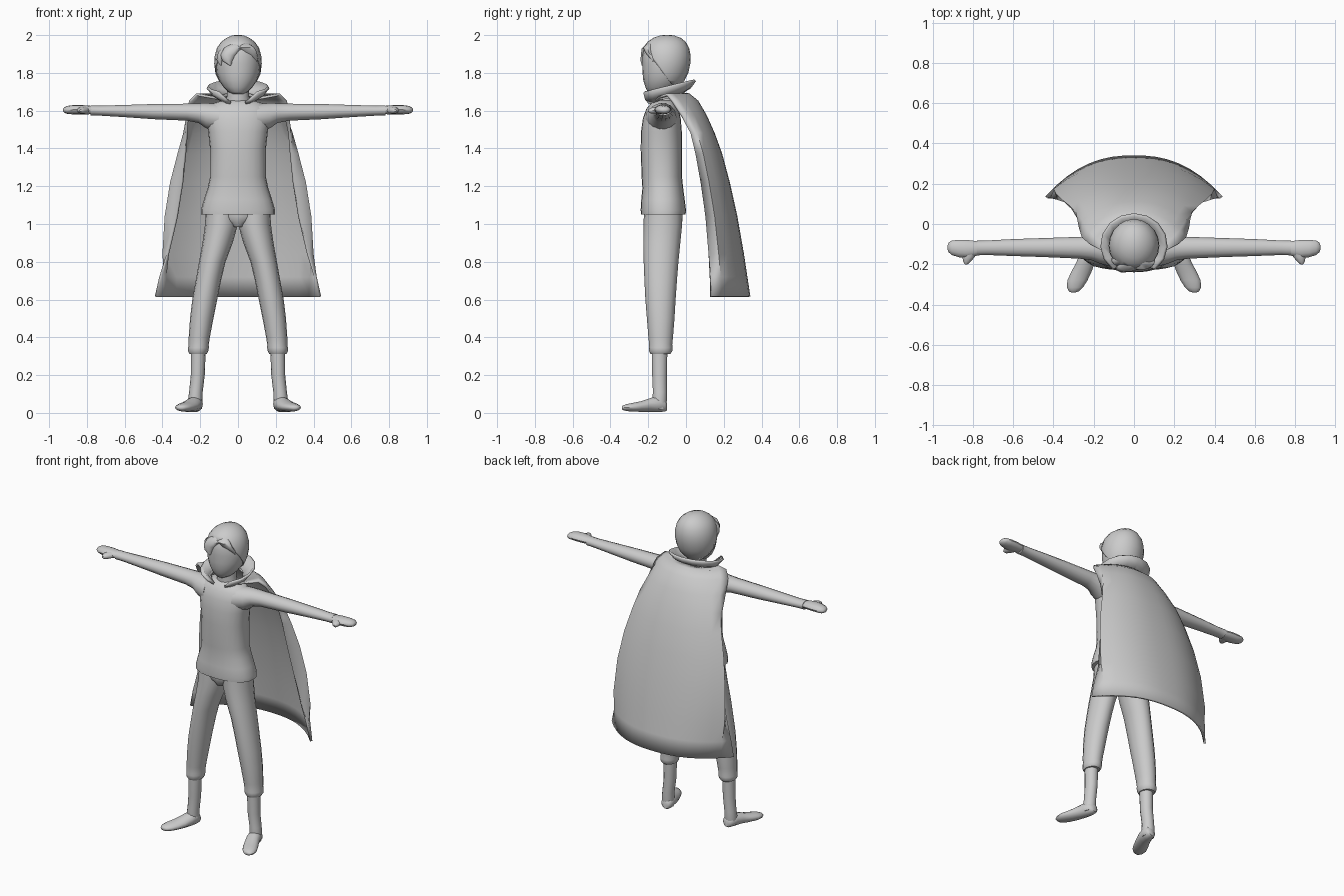
import bpy, bmesh
from math import sin, cos, pi, radians, copysign
from mathutils import Vector


def finish(name, bm, mirror=False, thick=0.0, offset=0.0, angle=45):
    bmesh.ops.recalc_face_normals(bm, faces=bm.faces)
    me = bpy.data.meshes.new(name)
    bm.to_mesh(me)
    bm.free()
    ob = bpy.data.objects.new(name, me)
    bpy.context.collection.objects.link(ob)
    if thick:
        m = ob.modifiers.new("thickness", 'SOLIDIFY')
        m.thickness, m.offset = thick, offset
    if mirror:
        m = ob.modifiers.new("mirror", 'MIRROR')
        m.use_mirror_merge = False
    bpy.ops.object.select_all(action='DESELECT')
    ob.select_set(True)
    bpy.context.view_layer.objects.active = ob
    bpy.ops.object.shade_smooth_by_angle(angle=radians(angle))
    return ob


def loft_bm(rings, axis='Z', n=18, power=2.0):
    """Rings are (x, y, z, radius a, radius b); the section lies across the axis."""
    bm = bmesh.new()
    loops = []
    for x, y, z, a, b in rings:
        loop = []
        for i in range(n):
            t = 2 * pi * i / n
            u = a * copysign(abs(cos(t)) ** (2 / power), cos(t))
            v = b * copysign(abs(sin(t)) ** (2 / power), sin(t))
            d = {'Z': (u, v, 0), 'X': (0, u, v), 'Y': (u, 0, v)}[axis]
            loop.append(bm.verts.new((x + d[0], y + d[1], z + d[2])))
        loops.append(loop)
    for p, q in zip(loops, loops[1:]):
        for i in range(n):
            j = (i + 1) % n
            bm.faces.new((p[i], p[j], q[j], q[i]))
    bm.faces.new(loops[0])
    bm.faces.new(loops[-1])
    return bm


def sheet_bm(rows):
    bm = bmesh.new()
    vs = [[bm.verts.new(p) for p in row] for row in rows]
    for p, q in zip(vs, vs[1:]):
        for i in range(len(p) - 1):
            bm.faces.new((p[i], p[i + 1], q[i + 1], q[i]))
    return bm


# shirt body with flared hem
finish("shirt", loft_bm([
    (0, -.12, 1.05, .196, .118), (0, -.12, 1.075, .196, .12), (0, -.122, 1.13, .180, .115),
    (0, -.123, 1.19, .160, .108), (0, -.128, 1.25, .148, .107), (0, -.13, 1.40, .148, .11),
    (0, -.13, 1.49, .158, .108), (0, -.128, 1.56, .17, .10), (0, -.125, 1.61, .165, .085),
    (0, -.12, 1.64, .13, .065), (0, -.115, 1.655, .07, .05)], n=24, power=2.3))

# sleeves
finish("sleeve", loft_bm([
    (.10, -.13, 1.56, .085, .078), (.17, -.125, 1.574, .072, .068), (.21, -.12, 1.587, .06, .053),
    (.27, -.118, 1.592, .054, .046), (.45, -.117, 1.595, .047, .041), (.60, -.117, 1.598, .042, .033),
    (.73, -.118, 1.600, .036, .027), (.765, -.119, 1.601, .036, .027), (.78, -.119, 1.601, .037, .028)],
    'X', 14), mirror=True)

# mitten hands and thumbs
finish("hand", loft_bm([
    (.76, -.12, 1.603, .03, .02), (.79, -.122, 1.604, .038, .023), (.83, -.124, 1.605, .045, .025),
    (.87, -.122, 1.605, .043, .025), (.905, -.118, 1.604, .036, .021), (.921, -.116, 1.603, .024, .013),
    (.926, -.116, 1.603, .01, .006)], 'X', 12), mirror=True)
finish("thumb", loft_bm([
    (.81, -.125, 1.604, .04, .021), (.822, -.165, 1.602, .03, .019),
    (.83, -.188, 1.60, .018, .015), (.833, -.20, 1.60, .007, .006)], 'Y', 10), mirror=True)

# trousers
finish("trouser_hips", loft_bm([
    (0, -.122, 1.12, .165, .10), (0, -.122, 1.04, .15, .10),
    (0, -.123, 1.01, .07, .092), (0, -.123, .985, .035, .075)], n=20))
finish("trouser_leg", loft_bm([
    (.083, -.121, 1.09, .088, .102), (.087, -.122, 1.0, .087, .102), (.108, -.128, .90, .08, .098),
    (.136, -.132, .80, .070, .092), (.157, -.134, .70, .067, .086), (.176, -.135, .60, .066, .08),
    (.192, -.134, .50, .062, .073), (.205, -.134, .40, .056, .065), (.208, -.134, .36, .053, .061),
    (.209, -.134, .345, .055, .063), (.211, -.134, .325, .053, .061), (.211, -.135, .312, .045, .052)],
    n=16), mirror=True)

# shins and feet
finish("shin", loft_bm([
    (.21, -.14, .36, .040, .043), (.213, -.14, .20, .037, .040), (.223, -.138, .11, .036, .038),
    (.226, -.14, .07, .038, .04), (.226, -.14, .02, .035, .035)], n=14), mirror=True)
finish("foot", loft_bm([
    (.22, -.10, .033, .018, .02), (.222, -.112, .04, .034, .034), (.228, -.15, .046, .042, .043),
    (.24, -.19, .042, .046, .037), (.260, -.235, .034, .050, .029), (.281, -.28, .03, .050, .024),
    (.293, -.315, .028, .040, .019), (.299, -.335, .027, .024, .012), (.301, -.34, .027, .01, .006)],
    'Y', 14), mirror=True)

# neck and head
finish("neck", loft_bm([(0, -.11, 1.62, .07, .06), (0, -.115, 1.68, .058, .055),
                        (0, -.115, 1.76, .058, .06)], n=16))
head = [(0, -.155, 1.688, .028, .035), (0, -.143, 1.70, .052, .06), (0, -.13, 1.725, .078, .085),
        (0, -.12, 1.76, .100, .106), (0, -.112, 1.80, .114, .118), (0, -.107, 1.85, .120, .124),
        (0, -.106, 1.89, .117, .125), (0, -.105, 1.93, .106, .116), (0, -.103, 1.96, .085, .097),
        (0, -.10, 1.98, .058, .070), (0, -.10, 1.992, .03, .036), (0, -.10, 1.995, .008, .01)]
finish("head", loft_bm(head, n=20))

# hair shell: head shape cut along a slanted hairline
bm = loft_bm(head, n=20)
bmesh.ops.bisect_plane(bm, geom=bm.verts[:] + bm.edges[:] + bm.faces[:],
                       plane_co=Vector((0, -.075, 1.74)), plane_no=Vector((0, -.17, -.125)),
                       clear_outer=True)
finish("hair", bm, thick=.006, offset=1)

# fringe locks
locks = [
    [(.0, -.18, 1.962, .03, .02), (-.025, -.210, 1.93, .05, .026), (-.05, -.216, 1.895, .042, .024),
     (-.056, -.222, 1.865, .028, .02), (-.042, -.23, 1.84, .005, .005)],
    [(-.04, -.17, 1.95, .03, .02), (-.075, -.185, 1.91, .03, .026), (-.095, -.178, 1.87, .018, .022),
     (-.092, -.185, 1.84, .004, .005)],
    [(.02, -.18, 1.96, .03, .02), (.035, -.203, 1.935, .052, .025), (.055, -.198, 1.91, .045, .02),
     (.085, -.182, 1.885, .02, .016), (.10, -.17, 1.86, .004, .005)]]
for i, lock in enumerate(locks):
    finish(f"fringe_lock_{i + 1}", loft_bm(lock, n=10))

# stand-up collar: the upper edge parts widely at the front, forming lapel points
ts = [i / 6 - 1 for i in range(13)]


def collar_row(reach, r, ry, y, z, dz):
    return [(r * sin(t * reach), y + ry * cos(t * reach), z + dz * cos(t * reach)) for t in ts]


finish("collar", sheet_bm([
    collar_row(2.75, .10, .09, -.11, 1.668, .03),
    collar_row(2.62, .133, .125, -.105, 1.69, .033),
    collar_row(2.45, .162, .153, -.105, 1.725, .036)]), thick=.014)

# cape: neckline row, then rows of (centre y, centre z, widest x, edge y, edge tuck)
us = [i / 8 - 1 for i in range(17)]
rows = [[(.10 * sin(u * 2.6), -.11 + .09 * cos(u * 2.6), 1.69 - .035 * abs(u)) for u in us]]
for yc, z, xw, ye, tuck in [
        (.015, 1.685, .22, -.10, 0), (.06, 1.648, .255, -.07, 0), (.105, 1.57, .28, -.02, .012),
        (.145, 1.48, .303, .025, .03), (.185, 1.37, .325, .055, .045), (.225, 1.22, .354, .083, .06),
        (.265, 1.04, .383, .108, .06), (.30, .84, .412, .122, .04),
        (.318, .72, .425, .128, .015), (.334, .615, .435, .132, 0)]:
    row = []
    for u in us:
        x = xw * min(1, abs(u) * (1 + 2.3 * tuck)) - (tuck if abs(u) == 1 else 0)
        row.append((copysign(x, u), yc + (ye - yc) * abs(u) ** 2.4, z))
    rows.append(row)
finish("cape", sheet_bm(rows), thick=.014, angle=50)
